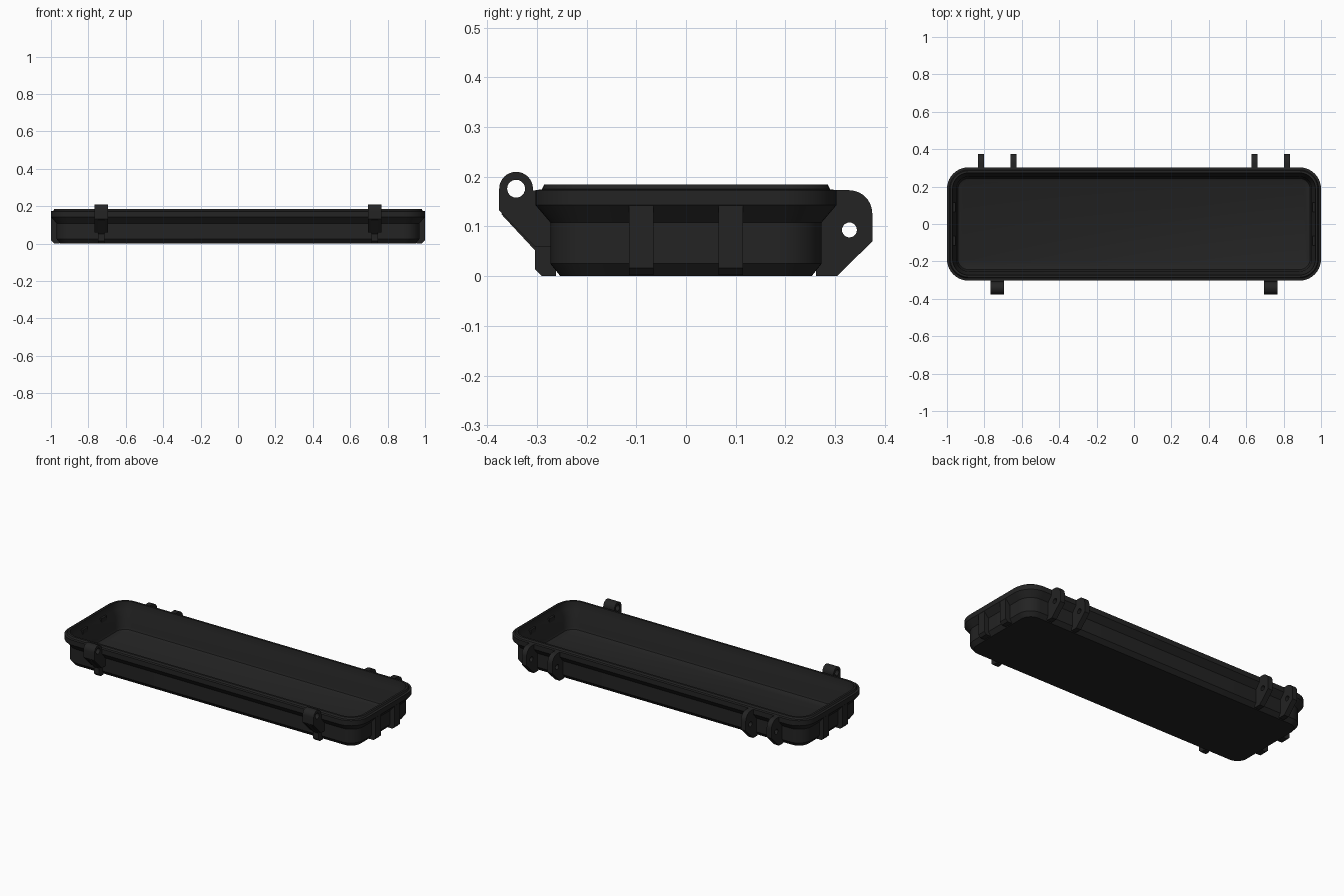
import bpy, bmesh, math
from mathutils import Matrix

if "Cube" in bpy.data.objects:
    bpy.data.objects.remove(bpy.data.objects["Cube"])

black = bpy.data.materials.new("matte black plastic")
black.diffuse_color = (0.017, 0.017, 0.017, 1)
black.use_nodes = True
black.node_tree.nodes["Principled BSDF"].inputs["Base Color"].default_value = black.diffuse_color


def finish(name, mesh, smooth=True):
    obj = bpy.data.objects.new(name, mesh)
    bpy.context.collection.objects.link(obj)
    mesh.materials.clear()
    mesh.materials.append(black)
    if smooth:
        bpy.ops.object.select_all(action='DESELECT')
        obj.select_set(True)
        bpy.context.view_layer.objects.active = obj
        bpy.ops.object.shade_smooth_by_angle(angle=math.radians(30))
    return obj


def rounded_rect(d, z, hx=1.0, hy=0.303, radius=0.115, steps=10):
    """Rounded rectangle ring, moved inwards by d."""
    pts = []
    for q, (sx, sy) in enumerate(((1, 1), (-1, 1), (-1, -1), (1, -1))):
        for i in range(steps + 1):
            a = math.pi / 2 * (q + i / steps)
            pts.append((sx * (hx - radius) + (radius - d) * math.cos(a),
                        sy * (hy - radius) + (radius - d) * math.sin(a), z))
    return pts


def arc(cy, cz, r, a0, a1, n=12):
    return [(cy + r * math.cos(math.radians(a0 + (a1 - a0) * i / n)),
             cz + r * math.sin(math.radians(a0 + (a1 - a0) * i / n))) for i in range(n + 1)]


def plate(name, x, width, outline, hole=None):
    """Side profile in (y, z), extruded along x, with an optional round hole."""
    curve = bpy.data.curves.new(name + "_profile", 'CURVE')
    curve.dimensions = '2D'
    curve.fill_mode = 'BOTH'
    curve.extrude = width / 2
    loops = [outline]
    if hole:
        loops.append(arc(*hole, 0, 360, 24)[:-1])
    for loop in loops:
        s = curve.splines.new('POLY')
        s.points.add(len(loop) - 1)
        for p, (y, z) in zip(s.points, loop):
            p.co = (y, z, 0, 1)
        s.use_cyclic_u = True
    tmp = bpy.data.objects.new("tmp", curve)
    bpy.context.collection.objects.link(tmp)
    dg = bpy.context.evaluated_depsgraph_get()
    mesh = bpy.data.meshes.new_from_object(tmp.evaluated_get(dg))
    bpy.data.objects.remove(tmp)
    mesh.transform(Matrix(((0, 0, 1, x), (1, 0, 0, 0), (0, 1, 0, 0), (0, 0, 0, 1))))
    bm = bmesh.new()
    bm.from_mesh(mesh)
    bmesh.ops.remove_doubles(bm, verts=bm.verts, dist=1e-5)
    bmesh.ops.recalc_face_normals(bm, faces=bm.faces)
    bm.to_mesh(mesh)
    bm.free()
    return finish(name, mesh)


# Tray shell: outside wall, flared rim, sealing lip, inside wall, floor
section = [(0.05, 0), (0.03, 0.025), (0.03, 0.108), (0, 0.143), (0, 0.173),
           (0.013, 0.175), (0.018, 0.185), (0.030, 0.185), (0.034, 0.14),
           (0.050, 0.11), (0.053, 0.04), (0.059, 0.027), (0.073, 0.02)]
bm = bmesh.new()
rings = [[bm.verts.new(p) for p in rounded_rect(d, z)] for d, z in section]
for a, b in zip(rings, rings[1:]):
    for i in range(len(a)):
        j = (i + 1) % len(a)
        bm.faces.new((a[i], a[j], b[j], b[i]))
bm.faces.new(rings[0][::-1])
bm.faces.new(rings[-1])
bmesh.ops.recalc_face_normals(bm, faces=bm.faces)
shell = bpy.data.meshes.new("tray_shell")
bm.to_mesh(shell)
bm.free()
finish("tray_shell", shell)

# Vertical ribs on both short ends
for sx in (-1, 1):
    for y in (-0.09, 0.09):
        bm = bmesh.new()
        prof = [(0.955, 0.002), (0.985, 0.002), (0.999, 0.016), (0.999, 0.146), (0.955, 0.146)]
        face = bm.faces.new([bm.verts.new((sx * x, y - 0.025, z)) for x, z in prof])
        ext = bmesh.ops.extrude_face_region(bm, geom=[face])
        for v in ext["geom"]:
            if isinstance(v, bmesh.types.BMVert):
                v.co.y += 0.05
        bmesh.ops.recalc_face_normals(bm, faces=bm.faces)
        m = bpy.data.meshes.new("end_rib")
        bm.to_mesh(m)
        bm.free()
        finish("end_rib", m, False)

# Front latch arms with pin eyes, each over a narrow support rib
arm = arc(-0.342, 0.176, 0.034, 0, 180, 16) + [
    (-0.376, 0.132), (-0.305, 0.060), (-0.268, 0.060), (-0.268, 0.115),
    (-0.296, 0.145), (-0.296, 0.172), (-0.308, 0.172)]
support = [(-0.262, 0), (-0.290, 0), (-0.304, 0.014), (-0.304, 0.052),
           (-0.372, 0.125), (-0.345, 0.145), (-0.262, 0.10)]
for sx in (-1, 1):
    plate("front_latch_arm", sx * 0.731, 0.074, arm, (-0.342, 0.176, 0.018))
    plate("front_latch_support", sx * 0.731, 0.036, support)

# Paired hinge ears on the back
ear = [(0.262, 0), (0.304, 0), (0.375, 0.070)] + arc(0.328, 0.126, 0.047, 0, 90, 10) + [
    (0.297, 0.173), (0.297, 0.143), (0.262, 0.105)]
for sx in (-1, 1):
    for x in (0.645, 0.817):
        plate("back_hinge_ear", sx * x, 0.032, ear, (0.329, 0.093, 0.015))
